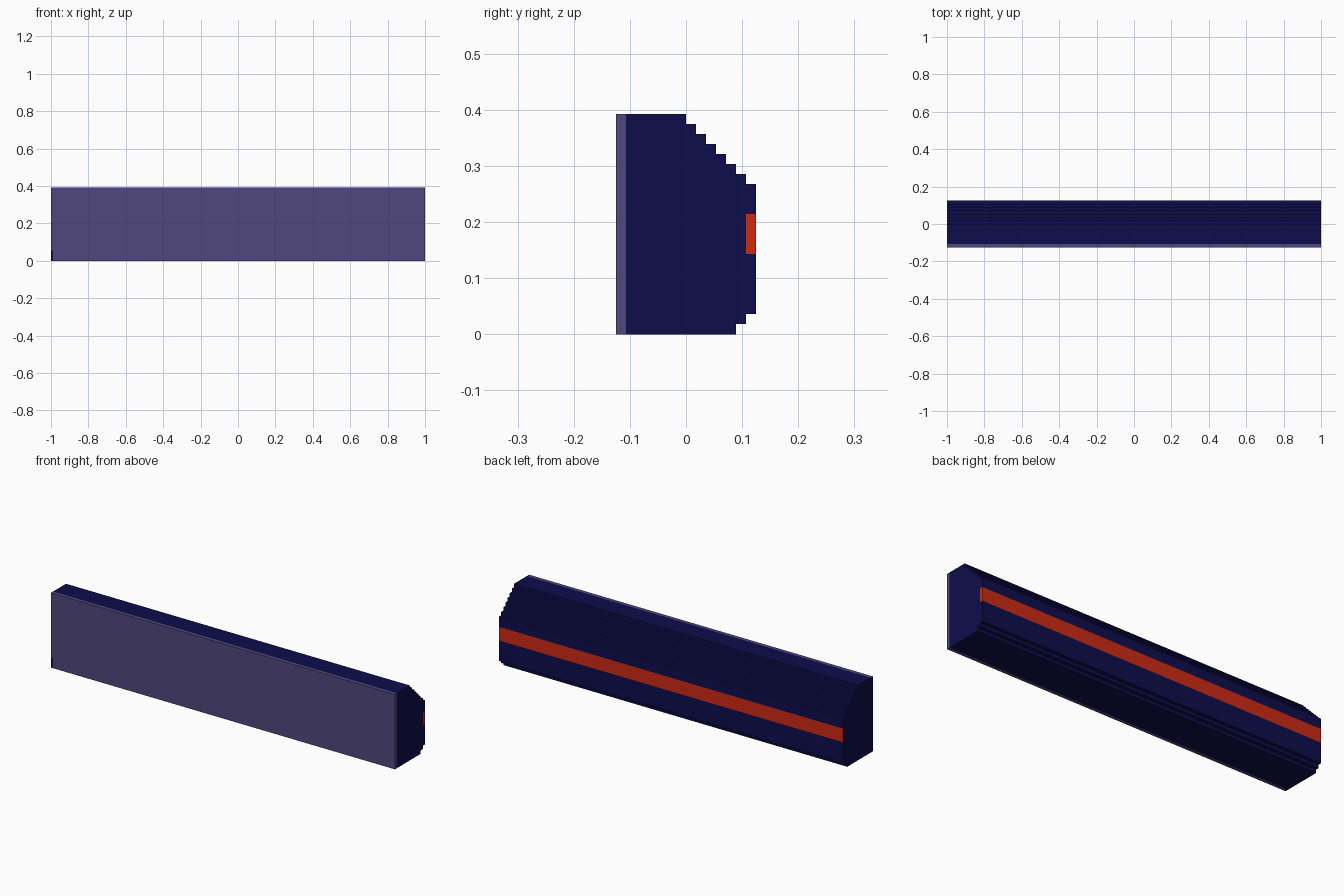
import bpy, bmesh
from mathutils import Vector

if "Cube" in bpy.data.objects:
    bpy.data.objects.remove(bpy.data.objects["Cube"])

V = 1 / 56                 # step size: the bar is 112 x 14 x 22 steps
COLS, ROWS = 14, 22


def material(name, rgb):
    m = bpy.data.materials.new(name)
    m.diffuse_color = (*rgb, 1)
    m.use_nodes = True
    m.node_tree.nodes["Principled BSDF"].inputs["Base Color"].default_value = m.diffuse_color
    return m


def column_span(i):
    """Bottom and top row of each depth column of the stepped profile."""
    return max(0, i - 11), ROWS - max(0, i - 6)


# Stepped cross-section on the left end, one quad per step
bm = bmesh.new()
for i in range(COLS):
    low, high = column_span(i)
    for k in range(low, high):
        corners = [(i, k), (i + 1, k), (i + 1, k + 1), (i, k + 1)]
        bm.faces.new([bm.verts.new((-1, (a - 7) * V, b * V)) for a, b in corners])
bmesh.ops.remove_doubles(bm, verts=bm.verts, dist=1e-4)

# Extrude along the full length
res = bmesh.ops.extrude_face_region(bm, geom=bm.faces[:], use_keep_orig=True)
bmesh.ops.translate(bm, vec=(2, 0, 0),
                    verts=[g for g in res["geom"] if isinstance(g, bmesh.types.BMVert)])
bmesh.ops.recalc_face_normals(bm, faces=bm.faces[:])

# Narrow cut for the dark chip in the lower left front corner
bmesh.ops.bisect_plane(bm, geom=bm.verts[:] + bm.edges[:] + bm.faces[:],
                       plane_co=(-1 + 0.012, 0, 0), plane_no=(1, 0, 0))

# Colours by position: lilac front layer, red back stripe, navy elsewhere
for f in bm.faces:
    f.normal_update()
    c = f.calc_center_median() - f.normal * V * 0.1
    left = f.normal.x < -0.5
    chip = c.x < -0.985 and c.z < 3 * V
    if c.y < -6 * V and not left and not chip:
        f.material_index = 1
    elif c.y > 6 * V and 8 * V < c.z < 12 * V and not left:
        f.material_index = 2

# Merge flat areas of one colour
bmesh.ops.dissolve_limit(bm, angle_limit=0.01, verts=bm.verts[:], edges=bm.edges[:],
                         delimit={'MATERIAL'})

mesh = bpy.data.meshes.new("stepped_bar")
bm.to_mesh(mesh)
bm.free()
mesh.materials.append(material("navy", (0.004, 0.004, 0.072)))
mesh.materials.append(material("dusty lilac", (0.08, 0.061, 0.205)))
mesh.materials.append(material("red orange", (0.61, 0.024, 0.007)))
bpy.context.collection.objects.link(bpy.data.objects.new("stepped_bar", mesh))
